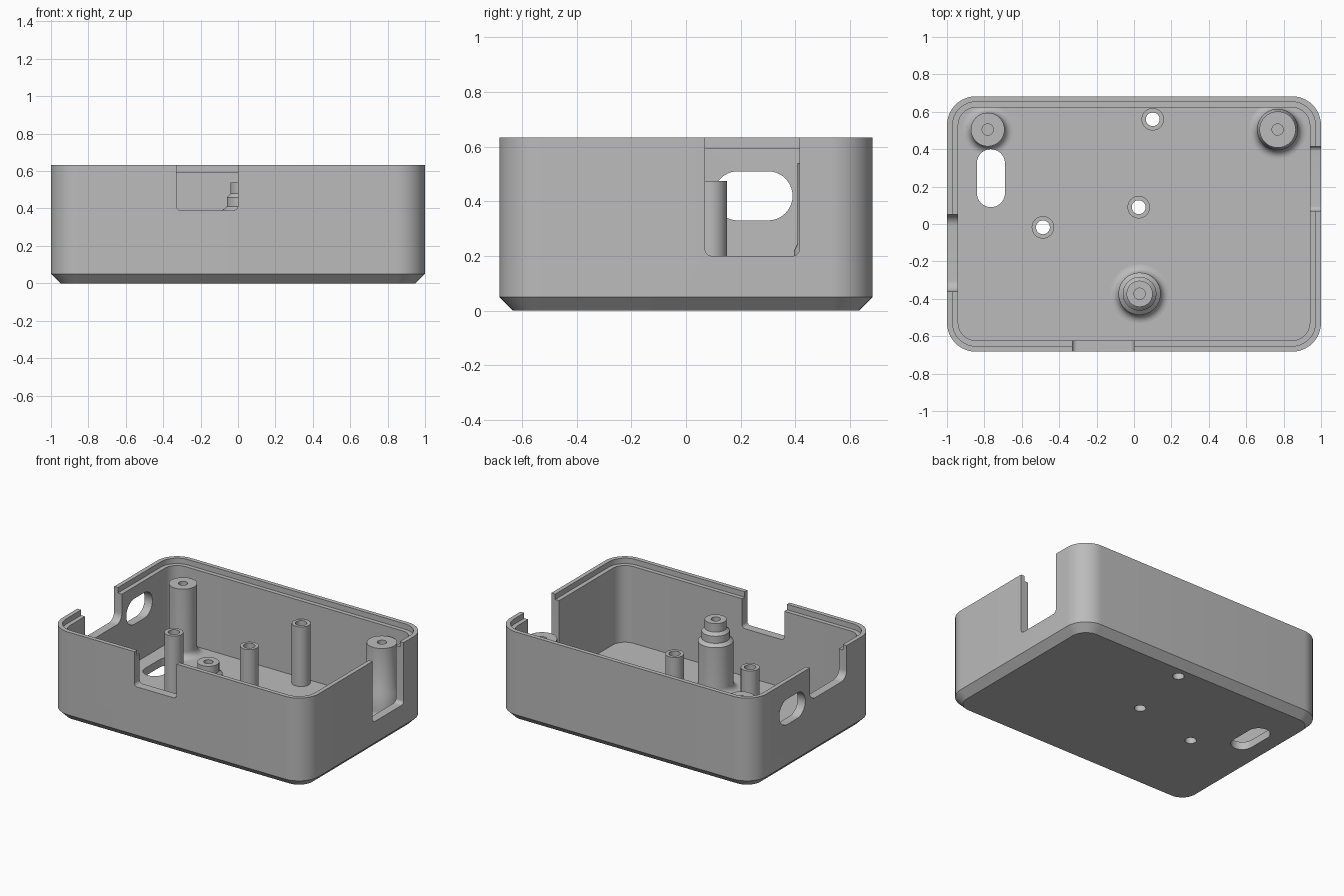
import bpy, bmesh, math

if "Cube" in bpy.data.objects:
    bpy.data.objects.remove(bpy.data.objects["Cube"])

W, D, H = 1.0, 0.683, 0.633      # half width, half depth, height
FLOOR = 0.055

grey = bpy.data.materials.new("plain grey")
grey.diffuse_color = (0.5, 0.5, 0.5, 1)
grey.use_nodes = True
grey.node_tree.nodes["Principled BSDF"].inputs["Base Color"].default_value = grey.diffuse_color


def make(name, bm):
    bmesh.ops.recalc_face_normals(bm, faces=bm.faces)
    me = bpy.data.meshes.new(name)
    bm.to_mesh(me)
    bm.free()
    me.materials.append(grey)
    ob = bpy.data.objects.new(name, me)
    bpy.context.collection.objects.link(ob)
    return ob


def arc(cx, cy, r, a0, a1, n=10):
    return [(cx + r * math.cos(math.radians(a0 + (a1 - a0) * i / n)),
             cy + r * math.sin(math.radians(a0 + (a1 - a0) * i / n))) for i in range(n + 1)]


def rounded_rect(hx, hy, r):
    pts = []
    for sx, sy, a in ((1, 1, 0), (-1, 1, 90), (-1, -1, 180), (1, -1, 270)):
        pts += arc(sx * (hx - r), sy * (hy - r), r, a, a + 90, 12)
    return pts


def prism(name, pts, axis, lo, hi):
    """Extrude a 2D outline along an axis."""
    place = {"x": lambda p, t: (t, p[0], p[1]),
             "y": lambda p, t: (p[0], t, p[1]),
             "z": lambda p, t: (p[0], p[1], t)}[axis]
    bm = bmesh.new()
    a, b = [[bm.verts.new(place(p, t)) for p in pts] for t in (lo, hi)]
    bm.faces.new(a)
    bm.faces.new(b)
    for i in range(len(pts)):
        j = (i + 1) % len(pts)
        bm.faces.new((a[i], a[j], b[j], b[i]))
    return make(name, bm)


def lathe(name, x, y, profile, n=40):
    """Spin a closed (radius, height) profile; zero radius closes to a pole."""
    bm = bmesh.new()
    rings = []
    for r, z in profile:
        if r == 0:
            rings.append([bm.verts.new((x, y, z))] * n)
        else:
            rings.append([bm.verts.new((x + r * math.cos(2 * math.pi * i / n),
                                        y + r * math.sin(2 * math.pi * i / n), z))
                          for i in range(n)])
    for a, b in zip(rings, rings[1:] + rings[:1]):
        for i in range(n):
            j = (i + 1) % n
            vs = list(dict.fromkeys((a[i], a[j], b[j], b[i])))
            if len(vs) > 2:
                bm.faces.new(vs)
    return make(name, bm)


def cut(target, cutter):
    cutter.hide_render = True
    m = target.modifiers.new("cut", "BOOLEAN")
    m.operation, m.solver, m.object = "DIFFERENCE", "EXACT", cutter
    bpy.context.view_layer.objects.active = target
    bpy.ops.object.modifier_apply(modifier=m.name)


# tray shell: chamfered base, walls, stepped rim, floor
bm = bmesh.new()
levels = [(0.05, 0), (0, 0.05), (0, H), (0.03, H), (0.03, 0.595), (0.06, 0.595), (0.06, FLOOR)]
loops = [[bm.verts.new((px, py, z)) for px, py in rounded_rect(W - i, D - i, 0.155 - i)]
         for i, z in levels]
for a, b in zip(loops, loops[1:]):
    for k in range(len(a)):
        j = (k + 1) % len(a)
        bm.faces.new((a[k], a[j], b[j], b[k]))
bm.faces.new(loops[0])
bm.faces.new(loops[-1])
shell = make("tray_shell", bm)


# open notches in the walls, with rounded lower corners
def notch(name, u0, u1, z0, r, axis, lo, hi):
    pts = arc(u0 + r, z0 + r, r, 180, 270) + arc(u1 - r, z0 + r, r, 270, 360)
    return prism(name, pts + [(u1, 0.8), (u0, 0.8)], axis, lo, hi)


def stadium(c0, c1, r):
    """Long hole between two end centres that share their first coordinate."""
    return arc(c0[0], c0[1], r, 180, 360, 20) + arc(c1[0], c1[1], r, 0, 180, 20)


floor_slot = prism("floor_slot_cutter", stadium((-0.765, 0.165), (-0.765, 0.325), 0.075),
                   "z", -0.1, 0.2)
side_hole = prism("side_hole_cutter",
                  [(v, u) for u, v in stadium((0.42, 0.19), (0.42, 0.30), 0.09)],
                  "x", -1.2, -0.9)
cutters = [
    notch("front_notch_cutter", -0.33, 0.0, 0.39, 0.025, "y", -0.9, -0.58),
    notch("right_notch_cutter", 0.07, 0.415, 0.20, 0.025, "x", 0.9, 1.2),
    notch("left_notch_cutter", -0.36, 0.05, 0.40, 0.06, "x", -1.2, -0.9),
    floor_slot, side_hole]

# hollow standoffs that open through the floor
parts = [shell]
for k, (x, y) in enumerate([(0.1, 0.56), (0.025, 0.09), (-0.487, -0.018)]):
    cutters.append(prism(f"standoff_hole_cutter_{k}", arc(x, y, 0.037, 0, 351, 39),
                         "z", -0.1, 0.2))
    parts.append(lathe(f"standoff_{k}", x, y, [
        (0.037, FLOOR), (0.037, 0.475), (0.06, 0.475), (0.06, FLOOR)]))
for c in cutters:
    cut(shell, c)


# screw posts with a flared foot and a blind hole
def post(name, x, y, foot, flare, body):
    flared = arc(foot + flare, FLOOR + flare, flare, 270, 180, 8)
    top = [(0.03, 0.54), (0.03, 0.25), (0, 0.25)]
    ob = lathe(name, x, y, [(0, 0.03), (foot + flare, 0.03)] + flared + body + top)
    parts.append(ob)
    return ob


post("right_screw_post", 0.768, 0.505, 0.11, 0.045,
     [(0.11, 0.22), (0.097, 0.245), (0.097, 0.54)])
post("front_screw_post", 0.03, -0.373, 0.113, 0.045,
     [(0.113, 0.39), (0.09, 0.41), (0.09, 0.46), (0.07, 0.48), (0.07, 0.54)])
left_post = post("left_screw_post", -0.782, 0.505, 0.09, 0.045, [(0.09, 0.54)])
cut(left_post, floor_slot)

for c in cutters:
    bpy.data.objects.remove(c)

# smooth curves, sharp edges
for ob in parts:
    bpy.ops.object.select_all(action="DESELECT")
    ob.select_set(True)
    bpy.context.view_layer.objects.active = ob
    bpy.ops.object.shade_smooth_by_angle(angle=math.radians(30))
